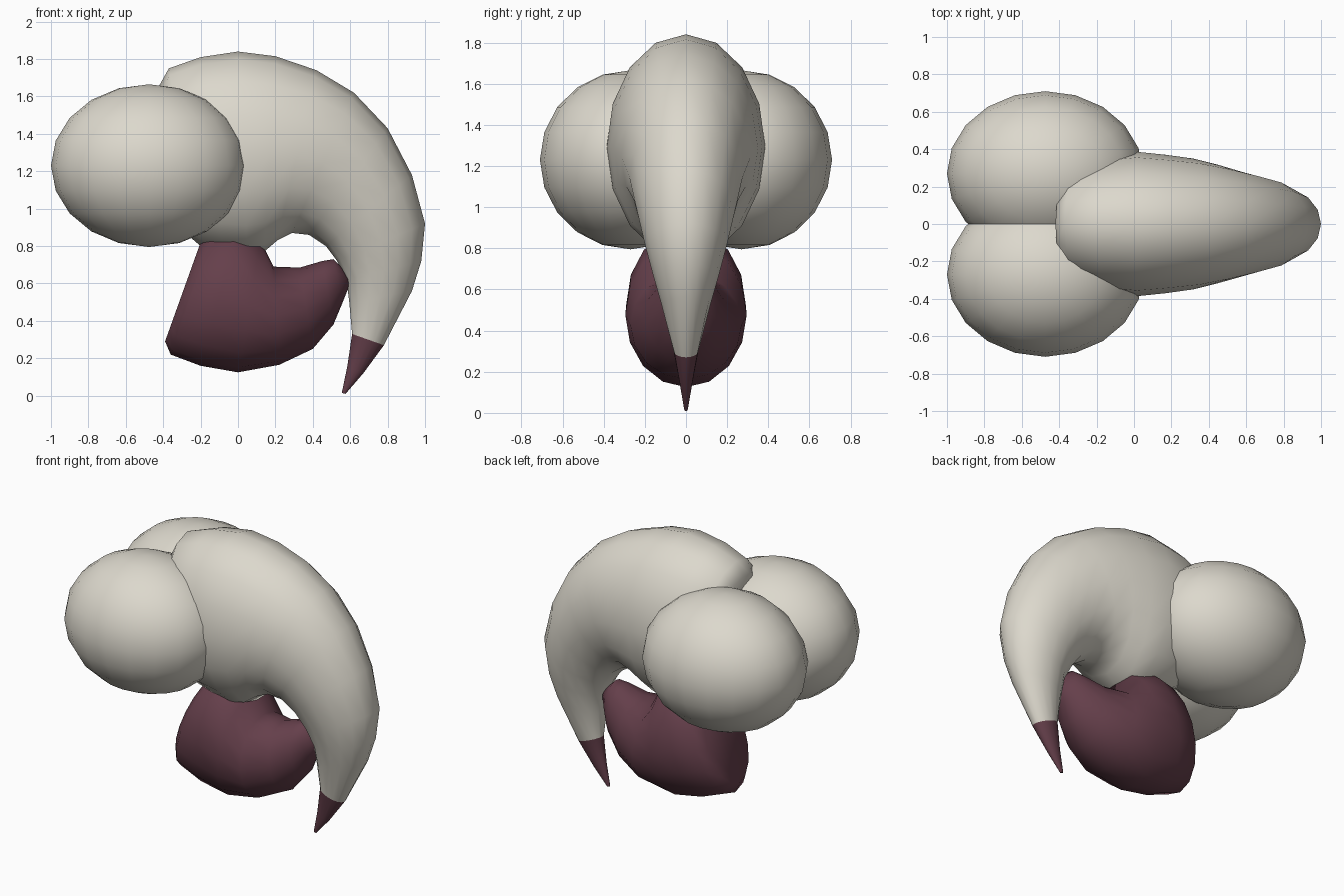
import bpy, bmesh
from math import sin, cos, pi, radians
from mathutils import Vector

cube = bpy.data.objects.get("Cube")
if cube:
    bpy.data.objects.remove(cube, do_unlink=True)


def material(name, rgb):
    m = bpy.data.materials.new(name)
    m.use_nodes = True
    m.diffuse_color = (*rgb, 1)
    m.node_tree.nodes["Principled BSDF"].inputs["Base Color"].default_value = (*rgb, 1)
    return m


ivory = material("ivory", (0.72, 0.69, 0.61))
maroon = material("maroon", (0.13, 0.05, 0.07))


def smooth(obj, angle):
    bpy.ops.object.select_all(action="DESELECT")
    obj.select_set(True)
    bpy.context.view_layer.objects.active = obj
    bpy.ops.object.shade_smooth_by_angle(angle=radians(angle))


def hooked_tube(name, sections, materials, tip_rings=0, sides=16):
    """Elliptical rings given by outer edge, inner edge and half width."""
    bm = bmesh.new()
    rings = []
    for ox, oz, ix, iz, width in sections:
        outer, inner = Vector((ox, 0, oz)), Vector((ix, 0, iz))
        mid, arm = (outer + inner) / 2, (outer - inner) / 2
        side = Vector((0, width, 0))
        rings.append([bm.verts.new(mid + arm * cos(2 * pi * k / sides)
                                   + side * sin(2 * pi * k / sides))
                      for k in range(sides)])
    for i, (a, b) in enumerate(zip(rings, rings[1:])):
        for k in range(sides):
            n = (k + 1) % sides
            face = bm.faces.new((a[k], a[n], b[n], b[k]))
            face.material_index = int(i >= len(rings) - 1 - tip_rings)
    bm.faces.new(rings[0][::-1])
    end = bm.faces.new(rings[-1])
    end.material_index = int(tip_rings > 0)
    bmesh.ops.recalc_face_normals(bm, faces=bm.faces)
    mesh = bpy.data.meshes.new(name)
    bm.to_mesh(mesh)
    bm.free()
    for m in materials:
        mesh.materials.append(m)
    obj = bpy.data.objects.new(name, mesh)
    bpy.context.collection.objects.link(obj)
    smooth(obj, 60)
    return obj


# Upper beak: a thick hook whose last rings form the dark tip
hooked_tube("upper_beak", [
    (-0.42, 1.66, -0.27, 0.86, 0.26),
    (-0.37, 1.75, -0.20, 0.80, 0.32),
    (-0.20, 1.81, -0.08, 0.77, 0.365),
    (0.00, 1.84, 0.05, 0.75, 0.385),
    (0.20, 1.815, 0.14, 0.77, 0.37),
    (0.42, 1.74, 0.21, 0.83, 0.35),
    (0.62, 1.62, 0.29, 0.87, 0.315),
    (0.80, 1.43, 0.38, 0.86, 0.275),
    (0.93, 1.18, 0.47, 0.80, 0.24),
    (1.00, 0.92, 0.53, 0.72, 0.20),
    (0.98, 0.72, 0.58, 0.62, 0.16),
    (0.93, 0.56, 0.595, 0.50, 0.12),
    (0.78, 0.27, 0.61, 0.33, 0.06),
    (0.67, 0.12, 0.585, 0.16, 0.03),
    (0.575, 0.01, 0.555, 0.015, 0.008),
], [ivory, maroon], tip_rings=2)

# Lower beak: a scoop narrowing towards the hook
hooked_tube("lower_beak", [
    (-0.39, 0.29, -0.20, 0.82, 0.19),
    (-0.36, 0.22, -0.13, 0.88, 0.25),
    (-0.20, 0.16, 0.00, 0.90, 0.29),
    (0.00, 0.125, 0.12, 0.83, 0.295),
    (0.22, 0.165, 0.19, 0.69, 0.27),
    (0.40, 0.25, 0.33, 0.685, 0.20),
    (0.51, 0.38, 0.45, 0.72, 0.14),
    (0.56, 0.50, 0.51, 0.73, 0.09),
    (0.60, 0.60, 0.55, 0.69, 0.04),
], [maroon])

# Eyes: a mirrored pair of large ellipsoids
for name, sign in (("left_eye", 1), ("right_eye", -1)):
    bpy.ops.mesh.primitive_uv_sphere_add(segments=20, ring_count=10, radius=1,
                                         location=(-0.475, sign * 0.27, 1.23))
    eye = bpy.context.object
    eye.name = name
    eye.scale = (0.525, 0.44, 0.435)
    eye.data.materials.append(ivory)
    smooth(eye, 60)
